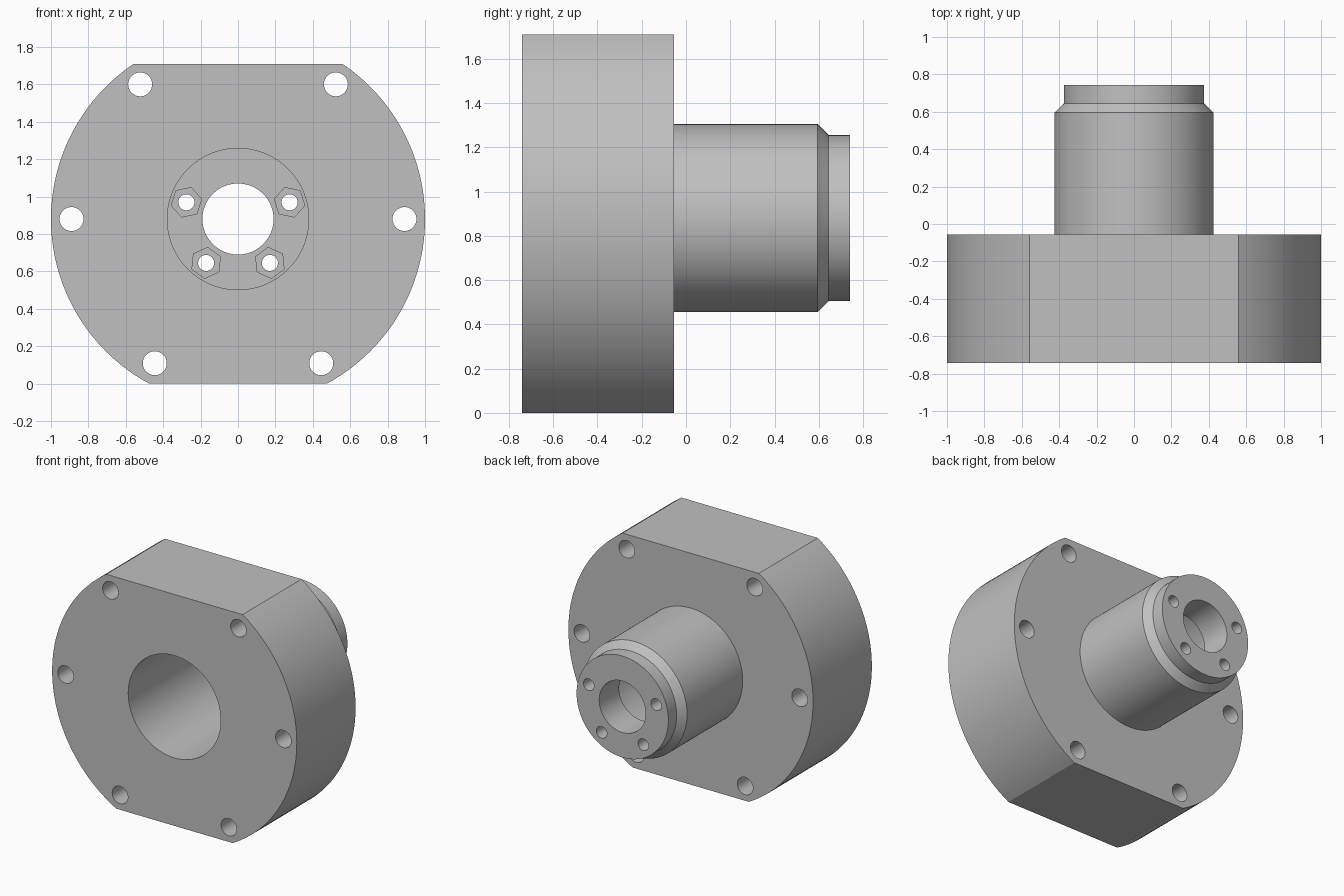
import bpy, bmesh, math
from mathutils import Matrix, Vector

cube = bpy.data.objects.get("Cube")
if cube:
    bpy.data.objects.remove(cube, do_unlink=True)

CZ = 0.88          # height of the turning axis
TOP = 1.71
FRONT, BACK = -0.742, 0.742
FLOOR = 0.51       # where the wide bore ends
SEGMENTS = 128

grey = bpy.data.materials.new("machined grey")
grey.use_nodes = True
colour = (0.53, 0.53, 0.53, 1)
grey.diffuse_color = colour
grey.node_tree.nodes["Principled BSDF"].inputs["Base Color"].default_value = colour


def add_object(name, bm):
    bmesh.ops.recalc_face_normals(bm, faces=bm.faces)
    mesh = bpy.data.meshes.new(name)
    bm.to_mesh(mesh)
    bm.free()
    mesh.materials.append(grey)
    obj = bpy.data.objects.new(name, mesh)
    bpy.context.collection.objects.link(obj)
    return obj


def lathe(name, profile):
    """Revolve a closed (radius, y) profile about the y axis at height CZ."""
    bm = bmesh.new()
    rings = []
    for i in range(SEGMENTS):
        a = math.tau * i / SEGMENTS
        rings.append([bm.verts.new((r * math.cos(a), y, CZ + r * math.sin(a)))
                      for r, y in profile])
    n = len(profile)
    for i, ring in enumerate(rings):
        following = rings[(i + 1) % SEGMENTS]
        for j in range(n):
            k = (j + 1) % n
            bm.faces.new((ring[j], ring[k], following[k], following[j]))
    return add_object(name, bm)


def add_prism(bm, distance, angle, radius, sides, y0, y1, turn=0):
    """Add a prism along y, placed by polar position about the axis."""
    cx, cz = distance * math.cos(angle), CZ + distance * math.sin(angle)
    ring = []
    for i in range(sides):
        a = turn + math.tau * i / sides
        ring.append(bm.verts.new((cx + radius * math.cos(a), y0, cz + radius * math.sin(a))))
    face = bm.faces.new(ring)
    new = bmesh.ops.extrude_face_region(bm, geom=[face])["geom"]
    moved = [v for v in new if isinstance(v, bmesh.types.BMVert)]
    bmesh.ops.translate(bm, verts=moved, vec=(0, y1 - y0, 0))


def cut(target, name, bm):
    cutter = add_object(name, bm)
    cutter.hide_render = True
    mod = target.modifiers.new(name, 'BOOLEAN')
    mod.operation = 'DIFFERENCE'
    mod.solver = 'EXACT'
    mod.object = cutter
    bpy.context.view_layer.objects.active = target
    bpy.ops.object.modifier_apply(modifier=mod.name)
    bpy.data.objects.remove(cutter, do_unlink=True)


# Flange, spigot and stepped bore as one turned part
body = lathe("flanged_hub", [
    (0.378, FRONT), (1.0, FRONT), (1.0, -0.055), (0.425, -0.055),
    (0.425, 0.595), (0.375, 0.645), (0.375, BACK),
    (0.19, BACK), (0.19, FLOOR), (0.378, FLOOR)])

# Flats across the top and bottom of the flange
bm = bmesh.new()
for z in (TOP + 0.5, -0.5):
    bmesh.ops.create_cube(bm, size=1, matrix=Matrix.Translation(Vector((0, -0.4, z)))
                          @ Matrix.Diagonal((3, 2, 1, 1)))
cut(body, "flat_cutter", bm)

# Six mounting holes in the flange
bm = bmesh.new()
for degrees in (0, 54, 126, 180, 240, 300):
    add_prism(bm, 0.89, math.radians(degrees), 0.064, 40, -1, 0.1)
cut(body, "mounting_hole_cutter", bm)

# Hexagonal nut pockets in the bore floor
bolt_angles = [math.radians(d) for d in (18, 162, 234, 306)]
bm = bmesh.new()
for a in bolt_angles:
    add_prism(bm, 0.29, a, 0.083, 6, FLOOR - 0.1, FLOOR + 0.1, a + math.pi / 6)
cut(body, "nut_pocket_cutter", bm)

# Bolt holes through the end wall
bm = bmesh.new()
for a in bolt_angles:
    add_prism(bm, 0.29, a, 0.043, 32, FLOOR - 0.05, 1)
cut(body, "bolt_hole_cutter", bm)

# Smooth curved surfaces, sharp machined edges
bpy.ops.object.select_all(action='DESELECT')
body.select_set(True)
bpy.context.view_layer.objects.active = body
bpy.ops.object.shade_smooth_by_angle(angle=math.radians(25))
